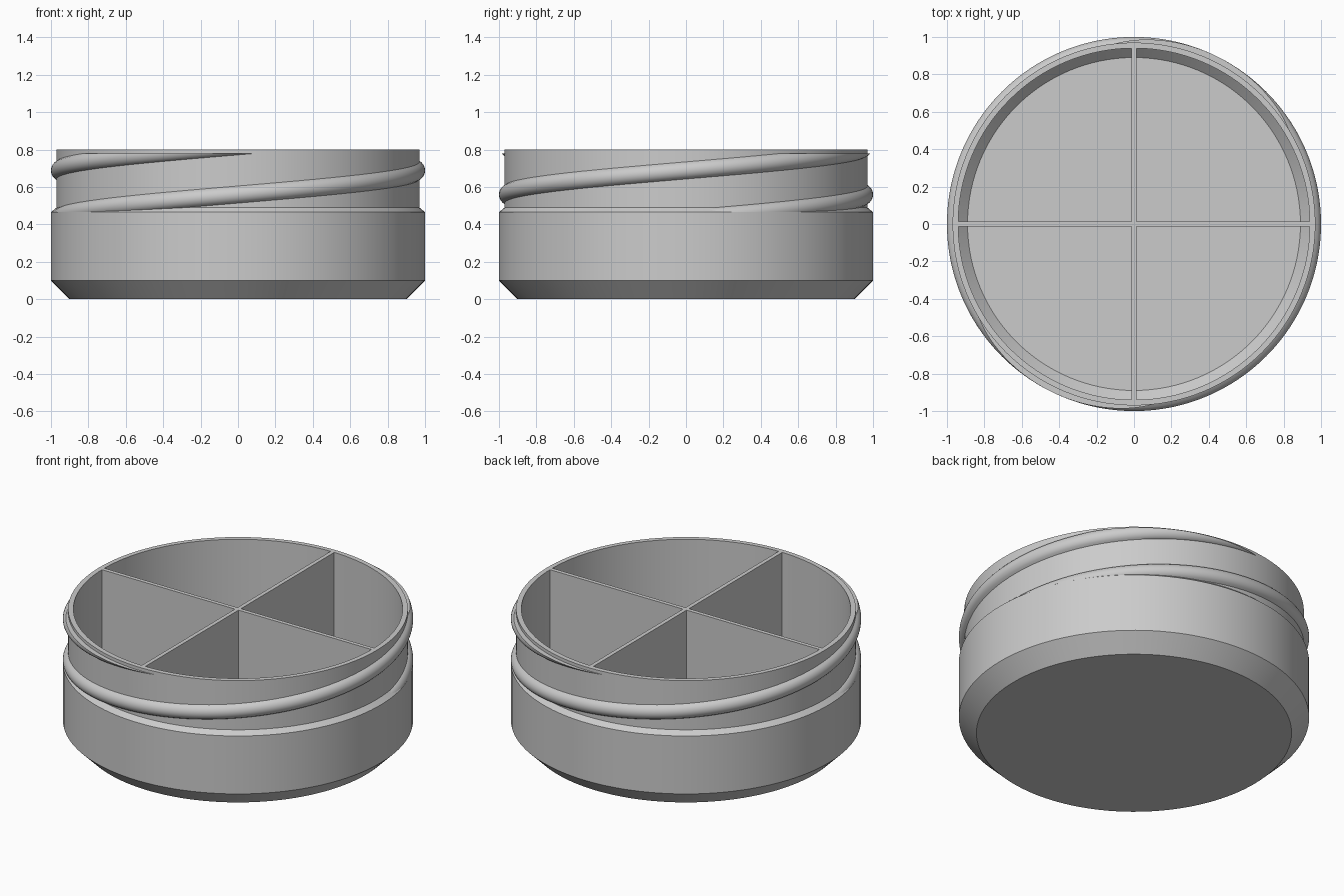
import bpy, bmesh, math

cube = bpy.data.objects.get("Cube")
if cube:
    bpy.data.objects.remove(cube, do_unlink=True)

mat = bpy.data.materials.new("light_grey_plastic")
mat.use_nodes = True
GREY = (0.6, 0.6, 0.6, 1)
mat.diffuse_color = GREY
mat.node_tree.nodes["Principled BSDF"].inputs["Base Color"].default_value = GREY


def add_object(name, bm, smooth=None):
    bmesh.ops.recalc_face_normals(bm, faces=bm.faces)
    mesh = bpy.data.meshes.new(name)
    bm.to_mesh(mesh)
    bm.free()
    mesh.materials.append(mat)
    obj = bpy.data.objects.new(name, mesh)
    bpy.context.collection.objects.link(obj)
    if smooth:
        bpy.ops.object.select_all(action="DESELECT")
        obj.select_set(True)
        bpy.context.view_layer.objects.active = obj
        bpy.ops.object.shade_smooth_by_angle(angle=math.radians(smooth))
    return obj


def bridge(bm, rings, closed_profile, closed_path):
    """Join neighbouring rings of vertices with quads."""
    pairs = list(zip(rings, rings[1:]))
    if closed_path:
        pairs.append((rings[-1], rings[0]))
    for a, b in pairs:
        count = len(a)
        for i in range(count if closed_profile else count - 1):
            j = (i + 1) % count
            bm.faces.new((a[i], a[j], b[j], b[i]))


# Jar: hollow cup with a bevelled base, a shoulder and a threaded neck
FLOOR, RIM = 0.05, 0.80
profile = [(0.9, 0), (1, 0.1), (1, 0.465), (0.97, 0.49), (0.97, RIM),
           (0.94, RIM), (0.94, 0.1), (0.89, FLOOR)]
SIDES = 128
bm = bmesh.new()
rings = []
for s in range(SIDES):
    a = 2 * math.pi * s / SIDES
    rings.append([bm.verts.new((r * math.cos(a), r * math.sin(a), z)) for r, z in profile])
bridge(bm, rings, False, True)
bm.faces.new([ring[0] for ring in rings])
bm.faces.new([ring[-1] for ring in rings])
add_object("jar_body", bm, 25)

# Crossed dividers, with ends sunk into the wall
THICK, REACH, LOW = 0.025, 0.95, 0.04
bm = bmesh.new()
h = THICK / 2
outline = []
for k in range(4):
    c, s = math.cos(k * math.pi / 2), math.sin(k * math.pi / 2)
    for x, y in ((REACH, -h), (REACH, h), (h, h)):
        outline.append((x * c - y * s, x * s + y * c))
base = bm.faces.new([bm.verts.new((x, y, RIM)) for x, y in outline])
wall = bmesh.ops.extrude_face_region(bm, geom=[base], use_keep_orig=True)
for v in wall["geom"]:
    if isinstance(v, bmesh.types.BMVert):
        v.co.z = 0.07
add_object("compartment_dividers", bm)

# Two-start screw thread: a rounded ridge trimmed flat at both ends
Z_LOW, Z_HIGH = 0.465, 0.78
BEAD, BEAD_R, HALF = 0.95, 0.05, 0.046
START, END, STEPS, POINTS = -8, 276, 160, 10


def make_thread(name, turn):
    bm = bmesh.new()
    sections = []
    for s in range(STEPS + 1):
        t = s / STEPS
        a = math.radians(turn + START + (END - START) * t)
        mid = Z_LOW - HALF + (Z_HIGH - Z_LOW + 2 * HALF) * t
        lo = max(mid - HALF, Z_LOW)
        hi = max(min(mid + HALF, Z_HIGH), lo)
        section = [(0.96, lo)]
        for i in range(POINTS + 1):
            z = lo + (hi - lo) * i / POINTS
            section.append((BEAD + math.sqrt(max(BEAD_R ** 2 - (z - mid) ** 2, 0)), z))
        section.append((0.96, hi))
        sections.append([bm.verts.new((r * math.cos(a), r * math.sin(a), z))
                         for r, z in section])
    bridge(bm, sections, True, False)
    bmesh.ops.remove_doubles(bm, verts=bm.verts, dist=1e-5)
    add_object(name, bm, 30)


make_thread("screw_thread_right", 0)
make_thread("screw_thread_left", 180)
